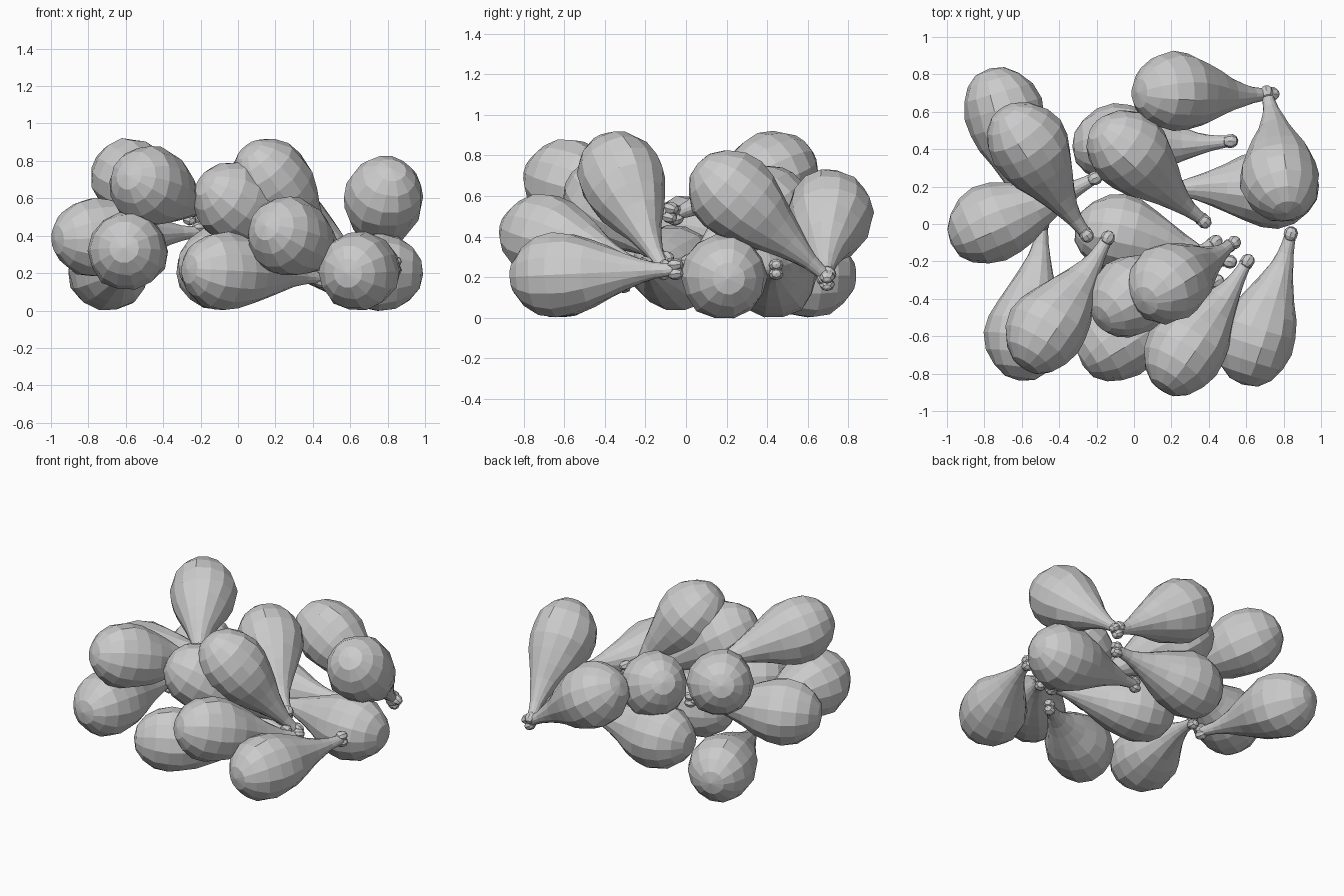
import bpy, bmesh, math, random
from mathutils import Vector

if "Cube" in bpy.data.objects:
    bpy.data.objects.remove(bpy.data.objects["Cube"])

random.seed(4)
SIDES = 14

# Profile along the drumstick: (distance from the meat centre toward the bone tip, radius)
PROFILE = [(-0.215, 0.080), (-0.165, 0.143), (-0.09, 0.192), (0.0, 0.213),
           (0.09, 0.204), (0.18, 0.172), (0.27, 0.132), (0.36, 0.092),
           (0.44, 0.062), (0.51, 0.042), (0.565, 0.034), (0.61, 0.031)]


def drumstick_mesh():
    bm = bmesh.new()
    # Lathed meat and shank, slightly bent and uneven
    rings = []
    for d, r in PROFILE:
        bend = 0.012 * math.cos(d * 7)
        ring = []
        for i in range(SIDES):
            a = 2 * math.pi * i / SIDES
            k = r * (1 + random.uniform(-0.035, 0.035))
            ring.append(bm.verts.new((k * math.cos(a) + bend, k * math.sin(a), d)))
        rings.append(ring)
    for lo, hi in zip(rings, rings[1:]):
        for i in range(SIDES):
            j = (i + 1) % SIDES
            bm.faces.new((lo[i], lo[j], hi[j], hi[i]))
    cap = bm.verts.new((0.004, 0, -0.230))
    for i in range(SIDES):
        bm.faces.new((cap, rings[0][(i + 1) % SIDES], rings[0][i]))
    bm.faces.new(rings[-1])
    # Two-lobed bone knuckle at the tip
    for s in (-1, 1):
        lobe = bmesh.ops.create_uvsphere(bm, u_segments=8, v_segments=5, radius=0.040)
        bmesh.ops.scale(bm, vec=(0.95, 0.8, 1.0), verts=lobe["verts"])
        bmesh.ops.translate(bm, vec=(-0.005, s * 0.022, 0.618), verts=lobe["verts"])
    bmesh.ops.recalc_face_normals(bm, faces=bm.faces)
    me = bpy.data.meshes.new("drumstick")
    bm.to_mesh(me)
    bm.free()
    return me


# Each drumstick: centre of the meat, tip of the bone
PILE = [
    # back left
    ((-0.71, 0.61, 0.21), (-0.53, -0.01, 0.22)),
    ((-0.58, 0.43, 0.71), (-0.24, -0.07, 0.50)),
    ((-0.77, -0.01, 0.39), (-0.21, 0.25, 0.42)),
    # back right
    ((0.21, 0.70, 0.52), (0.72, 0.70, 0.19)),
    ((0.79, 0.23, 0.61), (0.70, 0.73, 0.17)),
    ((-0.10, 0.42, 0.21), (0.55, 0.45, 0.24)),
    ((-0.04, 0.39, 0.54), (0.41, -0.01, 0.24)),
    ((0.76, 0.20, 0.205), (0.10, 0.17, 0.24)),
    # front right
    ((-0.09, -0.06, 0.245), (0.53, -0.20, 0.25)),
    ((-0.02, -0.40, 0.58), (0.42, -0.10, 0.28)),
    ((0.18, -0.33, 0.70), (0.51, -0.11, 0.25)),
    ((-0.08, -0.635, 0.21), (0.52, -0.25, 0.17)),
    ((0.27, -0.70, 0.40), (0.60, -0.20, 0.25)),
    ((0.65, -0.64, 0.21), (0.84, -0.03, 0.24)),
    # front left
    ((-0.58, -0.61, 0.32), (-0.49, 0.03, 0.28)),
    ((-0.47, -0.58, 0.67), (-0.15, -0.08, 0.52)),
]

mesh = drumstick_mesh()
for n, (centre, tip) in enumerate(PILE, 1):
    ob = bpy.data.objects.new(f"drumstick_{n:02d}", mesh)
    bpy.context.collection.objects.link(ob)
    axis = Vector(tip) - Vector(centre)
    ob.location = centre
    ob.rotation_euler = axis.to_track_quat('Z', 'Y').to_euler()
